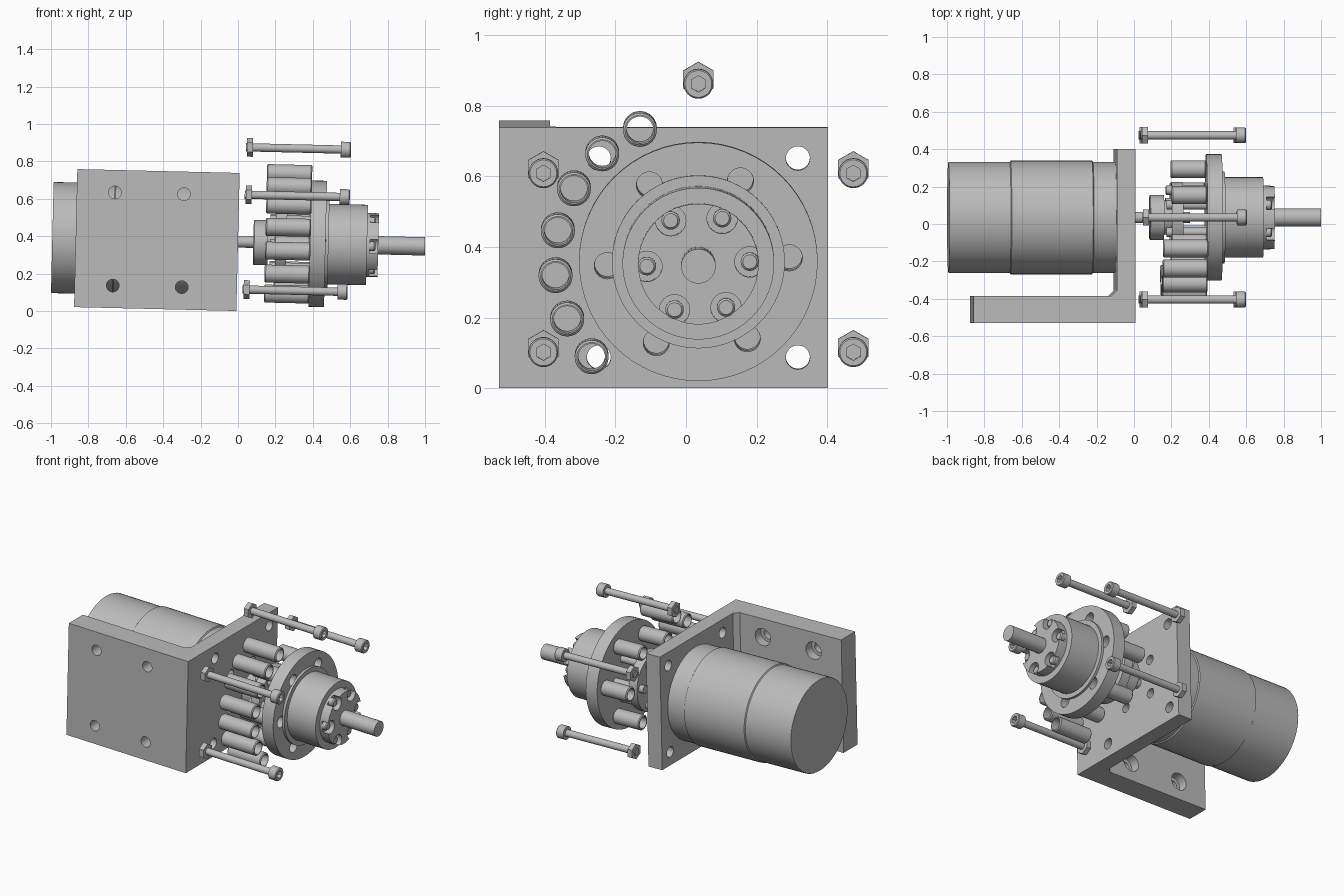
import bpy, bmesh
from math import radians, cos, sin, tau
from mathutils import Matrix, Vector

if "Cube" in bpy.data.objects:
    bpy.data.objects.remove(bpy.data.objects["Cube"])

# Whole assembly is built around the drive axis (local x), then tipped slightly
FRAME = Matrix.Translation((0, 0.035, 0.369)) @ Matrix.Rotation(radians(1.36), 4, 'Y')
OFFSET = 2.5  # angular offset of the six-fold pattern

grey = bpy.data.materials.new("machined_grey")
grey.use_nodes = True
grey.diffuse_color = (0.5, 0.5, 0.5, 1)
grey.node_tree.nodes["Principled BSDF"].inputs["Base Color"].default_value = (0.5, 0.5, 0.5, 1)
parts = []


def ring(radius, angles):
    """(y, z) positions on a circle round the drive axis."""
    return [(radius * cos(radians(a)), radius * sin(radians(a))) for a in angles]


def six(radius):
    return ring(radius, [OFFSET + 60 * i for i in range(6)])


def lathe(bm, profile, at=(0, 0), steps=48, closed=False):
    """Turn an (x, radius) profile round the x axis, then move it to at=(y, z)."""
    part = bmesh.new()
    verts = [part.verts.new((x, 0, r)) for x, r in profile]
    edges = [part.edges.new(pair) for pair in zip(verts, verts[1:])]
    if closed:
        edges.append(part.edges.new((verts[-1], verts[0])))
    bmesh.ops.spin(part, geom=verts + edges, axis=(1, 0, 0), cent=(0, 0, 0),
                   angle=tau, steps=steps, use_merge=True)
    bmesh.ops.remove_doubles(part, verts=part.verts, dist=1e-5)
    bmesh.ops.recalc_face_normals(part, faces=part.faces)
    bmesh.ops.translate(part, verts=part.verts, vec=(0, at[0], at[1]))
    mesh = bpy.data.meshes.new("turned")
    part.to_mesh(mesh)
    part.free()
    bm.from_mesh(mesh)
    bpy.data.meshes.remove(mesh)


def rod(bm, x0, x1, r, at=(0, 0), steps=32):
    lathe(bm, [(x0, 0), (x0, r), (x1, r), (x1, 0)], at, steps)


def tube(bm, x0, x1, r, bore, at):
    c = 0.006  # chamfered mouths
    lathe(bm, [(x0, r - c), (x0 + c, r), (x1 - c, r), (x1, r - c), (x1, bore), (x0, bore)],
          at, 32, True)


def finish(name, bm, keep=True):
    mesh = bpy.data.meshes.new(name)
    bm.to_mesh(mesh)
    bm.free()
    mesh.materials.append(grey)
    obj = bpy.data.objects.new(name, mesh)
    bpy.context.collection.objects.link(obj)
    obj.matrix_world = FRAME
    if keep:
        parts.append(obj)
    return obj


def cut(obj, cutter_bm):
    """Subtract a cutter and bake the result."""
    cutter = finish("cutter", cutter_bm, False)
    cutter.hide_render = True
    mod = obj.modifiers.new("cut", 'BOOLEAN')
    mod.operation, mod.solver, mod.object = 'DIFFERENCE', 'EXACT', cutter
    bpy.context.view_layer.update()
    baked = bpy.data.meshes.new_from_object(obj.evaluated_get(bpy.context.evaluated_depsgraph_get()))
    obj.modifiers.clear()
    obj.data = baked
    bpy.data.objects.remove(cutter)


# L-shaped mounting bracket with a chamfered inner corner
HALF = 0.369
outline = [(0, -0.565), (0, 0.367), (-0.1, 0.367), (-0.1, -0.39), (-0.13, -0.42),
           (-0.868, -0.42), (-0.868, -0.565)]
bm = bmesh.new()
face = bm.faces.new([bm.verts.new((x, y, -HALF)) for x, y in outline])
top = bmesh.ops.extrude_face_region(bm, geom=[face])["geom"]
bmesh.ops.translate(bm, vec=(0, 0, 2 * HALF),
                    verts=[g for g in top if isinstance(g, bmesh.types.BMVert)])
bmesh.ops.recalc_face_normals(bm, faces=bm.faces)
bracket = finish("mounting_bracket", bm)

# Bracket holes: corners, motor fixings, and counterbored holes in the side plate
holes = bmesh.new()
for sy in (-1, 1):
    for sz in (-1, 1):
        rod(holes, -0.15, 0.05, 0.034, (sy * 0.282, sz * 0.282))
        rod(holes, -0.15, 0.05, 0.03, (sy * 0.113, sz * 0.113))
cut(bracket, holes)
holes = bmesh.new()
for x in (-0.664, -0.295):
    for z in (-0.249, 0.249):
        start = len(holes.verts)
        lathe(holes, [(-0.65, 0), (-0.65, 0.034), (-0.48, 0.034), (-0.48, 0.056),
                      (-0.35, 0.056), (-0.35, 0)], steps=32)
        holes.verts.ensure_lookup_table()
        turn = Matrix.Translation((x, 0, z)) @ Matrix.Rotation(radians(90), 4, 'Z')
        bmesh.ops.transform(holes, matrix=turn, verts=holes.verts[start:])
cut(bracket, holes)

# Motor body with a slightly wider middle
bm = bmesh.new()
lathe(bm, [(-0.993, 0), (-0.993, 0.294), (-0.988, 0.297), (-0.665, 0.297), (-0.66, 0.304),
           (-0.225, 0.304), (-0.22, 0.297), (-0.1, 0.297), (-0.1, 0)], steps=64)
finish("motor_body", bm)

# Motor shaft and input hub
bm = bmesh.new()
rod(bm, -0.1, 0.3, 0.03)
finish("motor_shaft", bm)
bm = bmesh.new()
lathe(bm, [(0.082, 0), (0.082, 0.115), (0.087, 0.12), (0.16, 0.12), (0.16, 0.09),
           (0.2, 0.09), (0.2, 0)])
finish("input_hub", bm)
bm = bmesh.new()
rod(bm, 0.2, 0.26, 0.19, steps=48)
finish("carrier_disc", bm)

# Output flange, drum and scalloped collar
bm = bmesh.new()
lathe(bm, [(0.385, 0), (0.385, 0.338), (0.468, 0.338), (0.468, 0.245), (0.484, 0.245),
           (0.484, 0.215), (0.69, 0.215), (0.69, 0.171), (0.75, 0.171), (0.75, 0)], steps=64)
flange = finish("output_flange", bm)
holes = bmesh.new()
for at in six(0.258):
    rod(holes, 0.36, 0.469, 0.037, at)
for at in six(0.146):
    rod(holes, 0.705, 0.78, 0.043, at)
cut(flange, holes)

bm = bmesh.new()
rod(bm, 0.74, 1.0, 0.049)
finish("output_shaft", bm)

# Drive pins passing through the carrier into the collar pockets
bm = bmesh.new()
for at in six(0.146):
    rod(bm, 0.17, 0.4, 0.025, at)
    lathe(bm, [(0.7, 0), (0.7, 0.026), (0.728, 0.026), (0.735, 0.02), (0.735, 0)], at, 24)
finish("drive_pins", bm)

# Inner bushings behind the flange, and the outer arc of loose rollers
bm = bmesh.new()
for at in six(0.258):
    tube(bm, 0.195, 0.385, 0.048, 0.036, at)
finish("inner_bushings", bm)
bm = bmesh.new()
for at in ring(0.407, [114 + 18 * i for i in range(7)]):
    tube(bm, 0.146, 0.388, 0.048, 0.038, at)
finish("outer_rollers", bm)

# Five long socket screws, each with a hexagonal nut
for i, at in enumerate(ring(0.507, (30, 90, 150, 210, 330))):
    bm = bmesh.new()
    lathe(bm, [(0.03, 0), (0.03, 0.022), (0.538, 0.022), (0.538, 0.042), (0.587, 0.042),
               (0.592, 0.038), (0.592, 0)], at, 32)
    screw = finish(f"socket_screw_{i + 1}", bm)
    socket = bmesh.new()
    rod(socket, 0.562, 0.62, 0.023, at, 6)
    cut(screw, socket)
    bm = bmesh.new()
    lathe(bm, [(0.036, 0.022), (0.036, 0.05), (0.068, 0.05), (0.068, 0.022)], at, 6, True)
    finish(f"hex_nut_{i + 1}", bm)

# Smooth the round walls, keep hard edges
bpy.ops.object.select_all(action='DESELECT')
for obj in parts:
    obj.select_set(True)
bpy.context.view_layer.objects.active = parts[0]
bpy.ops.object.shade_smooth_by_angle(angle=radians(30))
